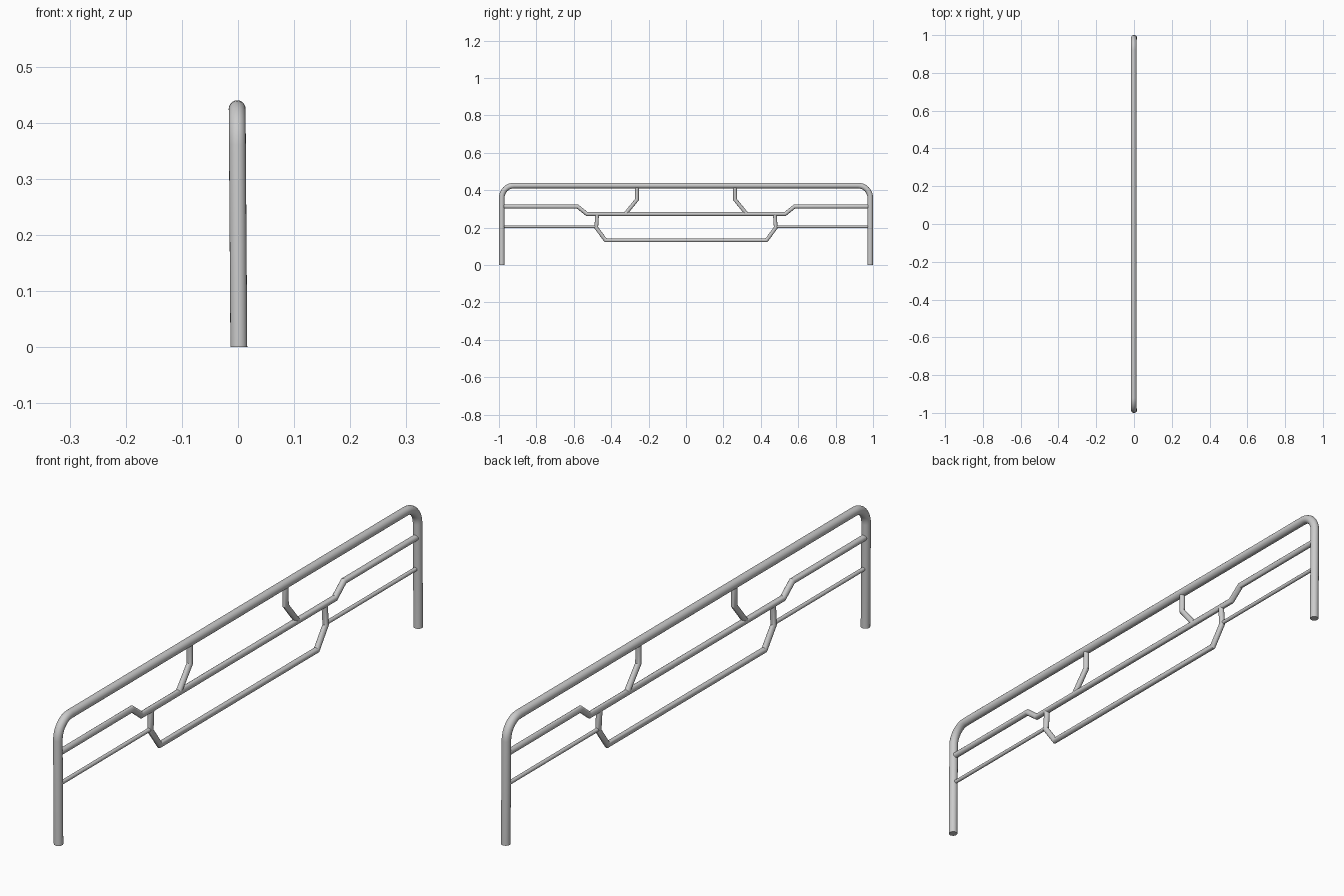
import bpy, bmesh, math
from mathutils import Vector

if "Cube" in bpy.data.objects:
    bpy.data.objects.remove(bpy.data.objects["Cube"])

SIDES = 20


def lean(z):
    # the whole rail tips very slightly in x as it rises
    return 0.0015 - 0.003 * z / 0.425


def tube(name, pts, r):
    """Sweep a round section along a (y, z) path with mitred bends."""
    pts = [Vector(p) for p in pts]
    dirs = [(b - a).normalized() for a, b in zip(pts, pts[1:])]
    bm = bmesh.new()
    rings = []
    for i, p in enumerate(pts):
        d0, d1 = dirs[max(i - 1, 0)], dirs[min(i, len(dirs) - 1)]
        t = (d0 + d1).normalized()
        n = Vector((-t.y, t.x)) / t.dot(d1)
        ring = []
        for k in range(SIDES):
            a = 2 * math.pi * k / SIDES
            q = p + n * (r * math.cos(a))
            ring.append(bm.verts.new((lean(p.y) + r * math.sin(a), q.x, q.y)))
        rings.append(ring)
    for a, b in zip(rings, rings[1:]):
        for k in range(SIDES):
            j = (k + 1) % SIDES
            bm.faces.new((a[k], a[j], b[j], b[k]))
    bm.faces.new(rings[0])
    bm.faces.new(rings[-1])
    bmesh.ops.recalc_face_normals(bm, faces=bm.faces)
    me = bpy.data.meshes.new(name)
    bm.to_mesh(me)
    bm.free()
    ob = bpy.data.objects.new(name, me)
    bpy.context.collection.objects.link(ob)
    bpy.ops.object.select_all(action='DESELECT')
    bpy.context.view_layer.objects.active = ob
    ob.select_set(True)
    bpy.ops.object.shade_smooth_by_angle(angle=math.radians(30))


def mirrored(half):
    """Complete a left half path with its mirror image."""
    return half + [(-y, z) for y, z in reversed(half)]


# Outer frame: two posts, rounded corners and top bar
R, top, side, bend = 0.015, 0.425, 0.985, 0.065
frame = [(-side, 0)]
for i in range(9):
    a = math.pi / 2 * i / 8
    frame.append((-side + bend * (1 - math.cos(a)), top - bend * (1 - math.sin(a))))
tube("outer_frame", mirrored(frame), R)

# Middle rail with a dropped centre
tube("middle_rail", mirrored([(-0.98, 0.313), (-0.58, 0.313), (-0.53, 0.273)]), 0.0105)

# Lower hanging bar
tube("lower_bar", mirrored([(-0.475, 0.273), (-0.48, 0.2), (-0.43, 0.132)]), 0.01)

# Thin side rods and bent upper struts
for s, tag in ((-1, "left"), (1, "right")):
    tube("side_rod_" + tag, [(s * 0.98, 0.205), (s * 0.478, 0.205)], 0.0068)
    tube("upper_strut_" + tag,
         [(s * 0.262, 0.42), (s * 0.262, 0.35), (s * 0.325, 0.273)], 0.01)
